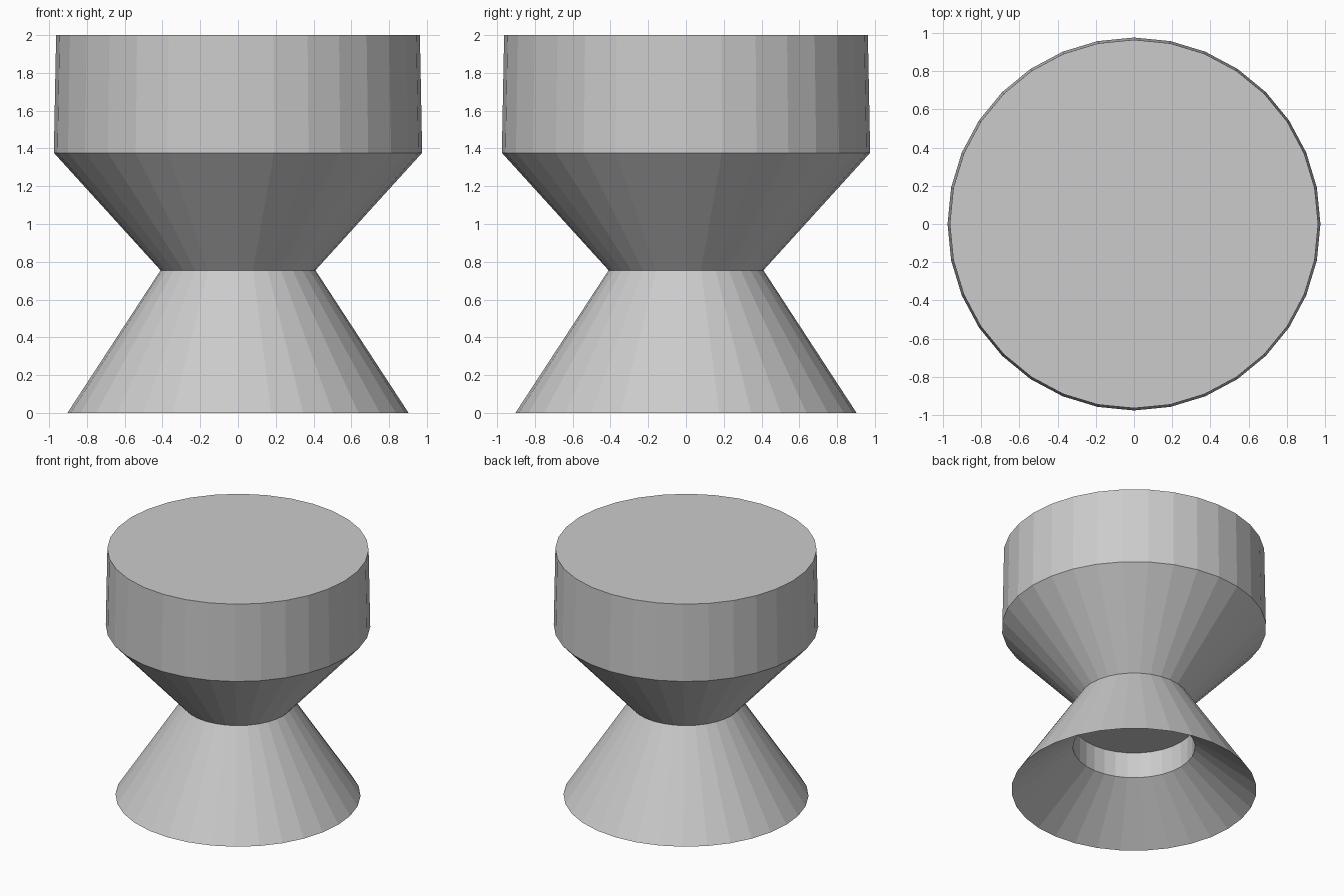
import bpy, bmesh
from math import cos, sin, tau

if "Cube" in bpy.data.objects:
    bpy.data.objects.remove(bpy.data.objects["Cube"])

SIDES = 32


def lathe(name, profile):
    """Spin a (radius, z) profile around z and cap both ends."""
    bm = bmesh.new()
    rings = [[bm.verts.new((r * cos(tau * i / SIDES), r * sin(tau * i / SIDES), z))
              for i in range(SIDES)] for r, z in profile]
    for low, high in zip(rings, rings[1:]):
        for i in range(SIDES):
            j = (i + 1) % SIDES
            bm.faces.new((low[i], low[j], high[j], high[i]))
    bm.faces.new(rings[0])
    bm.faces.new(rings[-1])
    bmesh.ops.recalc_face_normals(bm, faces=bm.faces)
    mesh = bpy.data.meshes.new(name)
    bm.to_mesh(mesh)
    bm.free()
    obj = bpy.data.objects.new(name, mesh)
    bpy.context.collection.objects.link(obj)
    return obj


# Waisted pedestal: recess ceiling, recess wall, hollow underside, then the outside
lathe("waisted_pedestal", [
    (0.45, 0.57), (0.45, 0.36),      # round socket in the underside
    (0.903, 0.0),                    # sharp foot rim
    (0.41, 0.755),                   # waist
    (0.975, 1.377), (0.963, 2.0),    # drum and flat top
])
